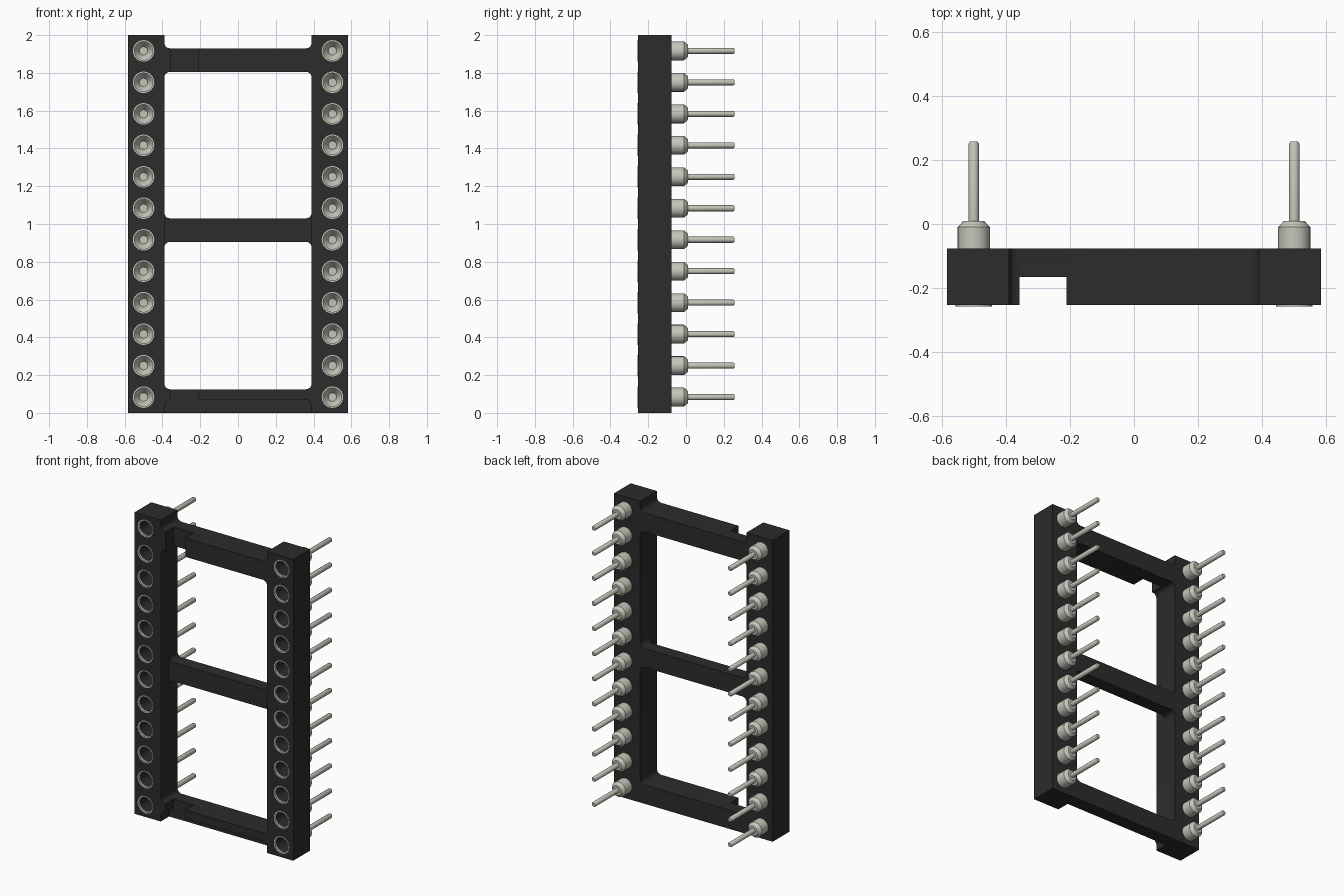
import bpy, bmesh, math
from mathutils import Matrix, Vector

cube = bpy.data.objects.get("Cube")
if cube:
    bpy.data.objects.remove(cube, do_unlink=True)


def material(name, colour, rough):
    m = bpy.data.materials.new(name)
    m.use_nodes = True
    m.diffuse_color = (*colour, 1)
    bsdf = m.node_tree.nodes["Principled BSDF"]
    bsdf.inputs["Base Color"].default_value = (*colour, 1)
    bsdf.inputs["Roughness"].default_value = rough
    return m


PLASTIC = material("black plastic", (0.025, 0.025, 0.025), 0.6)
METAL = material("pale metal", (0.56, 0.56, 0.49), 0.5)

FRONT, MID, BACK = -0.253, -0.165, -0.077
PITCH = 1 / 6
ROWS = [PITCH * (i + 0.5) for i in range(12)]


def new_object(name, bm, mat):
    bmesh.ops.recalc_face_normals(bm, faces=bm.faces)
    mesh = bpy.data.meshes.new(name)
    bm.to_mesh(mesh)
    bm.free()
    mesh.materials.append(mat)
    obj = bpy.data.objects.new(name, mesh)
    bpy.context.collection.objects.link(obj)
    return obj


def box(name, x0, x1, y0, y1, z0, z1, radius=0):
    """Box whose edges along y may be rounded."""
    bm = bmesh.new()
    bmesh.ops.create_cube(bm, size=1)
    for v in bm.verts:
        v.co = Vector(((x0 + x1) / 2 + v.co.x * (x1 - x0),
                       (y0 + y1) / 2 + v.co.y * (y1 - y0),
                       (z0 + z1) / 2 + v.co.z * (z1 - z0)))
    if radius:
        edges = [e for e in bm.edges
                 if abs(e.verts[0].co.y - e.verts[1].co.y) > 1e-4]
        bmesh.ops.bevel(bm, geom=edges, offset=radius, segments=5,
                        profile=0.5, affect='EDGES')
    return new_object(name, bm, PLASTIC)


def lathe(bm, profile, x, z, steps=24):
    """Spin (radius, y) points about a y axis through x, z."""
    verts = [bm.verts.new((x + r, y, z)) for r, y in profile]
    edges = [bm.edges.new(pair) for pair in zip(verts, verts[1:])]
    bmesh.ops.spin(bm, geom=verts + edges, cent=(x, 0, z), axis=(0, 1, 0),
                   angle=2 * math.pi, steps=steps, use_merge=True)
    bmesh.ops.remove_doubles(bm, verts=bm.verts, dist=1e-5)


def lathe_set(name, profile):
    """One turned part at every contact position."""
    bm = bmesh.new()
    for x in (-0.5, 0.5):
        for z in ROWS:
            part = bmesh.new()
            lathe(part, profile, x, z)
            mesh = bpy.data.meshes.new("part")
            part.to_mesh(mesh)
            part.free()
            bm.from_mesh(mesh)
            bpy.data.meshes.remove(mesh)
    return new_object(name, bm, METAL)


def smooth(obj):
    bpy.ops.object.select_all(action='DESELECT')
    obj.select_set(True)
    bpy.context.view_layer.objects.active = obj
    bpy.ops.object.shade_smooth_by_angle(angle=math.radians(32))


# Ladder frame: one block with windows, recesses and contact holes cut out
frame = box("frame", -0.583, 0.583, FRONT, BACK, 0, 2)
inner = 0.39
cutters = [
    box("lower_window", -inner, inner, -1, 1, 0.125, 0.905, 0.03),
    box("upper_window", -inner, inner, -1, 1, 1.03, 1.805, 0.03),
    box("top_gap", -inner, inner, -1, 1, 1.93, 2.3, 0.03),
    box("bottom_recess", -inner, inner, -1, MID, -0.3, 0.07, 0.03),
    box("middle_recess", -inner, inner, -1, MID, 0.5, 1.4, 0.03),
    box("key_slot", -0.357, -0.21, -1, MID, -0.4, 2.4),
]
holes = bmesh.new()
for x in (-0.5, 0.5):
    for z in ROWS:
        bmesh.ops.create_cone(
            holes, cap_ends=True, segments=24, radius1=0.0495, radius2=0.0495,
            depth=1, matrix=Matrix.Translation((x, 0, z))
            @ Matrix.Rotation(math.pi / 2, 4, 'X'))
cutters.append(new_object("contact_holes", holes, PLASTIC))

bpy.context.view_layer.objects.active = frame
for cutter in cutters:
    cutter.hide_render = True
    mod = frame.modifiers.new(cutter.name, 'BOOLEAN')
    mod.operation = 'DIFFERENCE'
    mod.solver = 'EXACT'
    mod.object = cutter
    bpy.ops.object.modifier_apply(modifier=mod.name)
for cutter in cutters:
    bpy.data.objects.remove(cutter, do_unlink=True)

# Thin metal rims around the sockets on the front
rims = lathe_set("socket_rims", [
    (0.049, -0.245), (0.049, -0.257), (0.057, -0.257), (0.057, -0.25)])

# Contacts: funnel inside the hole, collar with chamfer, slim pin
pins = lathe_set("contact_pins", [
    (0, -0.10), (0.022, -0.10), (0.028, -0.112), (0.05, -0.14),
    (0.05, -0.01), (0.032, 0.01), (0.016, 0.01), (0.016, 0.25),
    (0.012, 0.257), (0, 0.257)])

for obj in (frame, rims, pins):
    smooth(obj)
